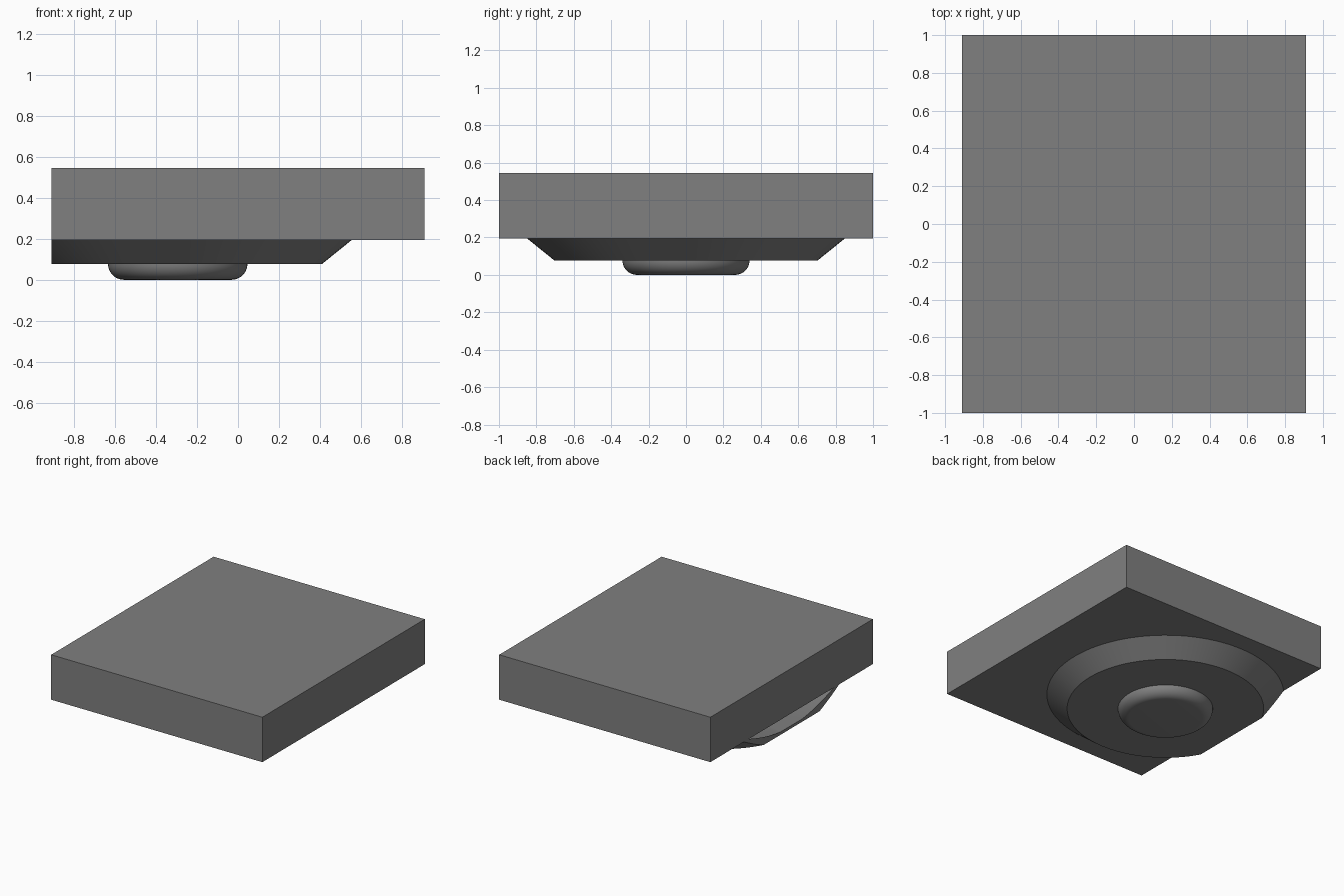
import bpy, bmesh, math

if "Cube" in bpy.data.objects:
    bpy.data.objects.remove(bpy.data.objects["Cube"])

HALF_X, HALF_Y = 0.91, 1.0
Z_SLAB, Z_TOP = 0.195, 0.545
Z_DISH = 0.078
CENTRE_X = -0.294


def make_object(name, bm, smooth=False):
    bmesh.ops.recalc_face_normals(bm, faces=bm.faces)
    mesh = bpy.data.meshes.new(name)
    bm.to_mesh(mesh)
    bm.free()
    obj = bpy.data.objects.new(name, mesh)
    bpy.context.collection.objects.link(obj)
    if smooth:
        bpy.ops.object.select_all(action='DESELECT')
        obj.select_set(True)
        bpy.context.view_layer.objects.active = obj
        bpy.ops.object.shade_smooth_by_angle(angle=math.radians(30))
    return obj


def revolve(profile, closed, steps=96):
    """Turn an (r, z) profile around a vertical axis at CENTRE_X."""
    bm = bmesh.new()
    verts = [bm.verts.new((CENTRE_X + r, 0, z)) for r, z in profile]
    pairs = list(zip(verts, verts[1:]))
    if closed:
        pairs.append((verts[-1], verts[0]))
    edges = [bm.edges.new(p) for p in pairs]
    bmesh.ops.spin(bm, geom=verts + edges, cent=(CENTRE_X, 0, 0),
                   axis=(0, 0, 1), angle=2 * math.pi, steps=steps)
    bmesh.ops.remove_doubles(bm, verts=bm.verts, dist=1e-5)
    return bm


# Thick rectangular slab
bm = bmesh.new()
bmesh.ops.create_cube(bm, size=1)
bmesh.ops.scale(bm, vec=(2 * HALF_X, 2 * HALF_Y, Z_TOP - Z_SLAB), verts=bm.verts)
bmesh.ops.translate(bm, vec=(0, 0, (Z_TOP + Z_SLAB) / 2), verts=bm.verts)
make_object("slab", bm)

# Hollow tapered dish under the slab, cut flush with the slab's left side
dish = [(0.30, Z_DISH), (0.705, Z_DISH), (0.85, Z_SLAB), (0.81, Z_SLAB),
        (0.63, 0.10), (0.30, 0.10)]
bm = revolve(dish, closed=True)
cut = bmesh.ops.bisect_plane(bm, geom=bm.verts[:] + bm.edges[:] + bm.faces[:],
                             plane_co=(-HALF_X, 0, 0), plane_no=(-1, 0, 0),
                             clear_outer=True)
rim = [g for g in cut["geom_cut"] if isinstance(g, bmesh.types.BMEdge)]
bmesh.ops.edgenet_fill(bm, edges=rim)
make_object("tapered_dish", bm, smooth=True)

# Round button with a rolled lower edge
R, F = 0.34, Z_DISH
knob = [(0, 0)] + [(R - F + F * math.sin(a), F - F * math.cos(a))
                   for a in (i * math.pi / 20 for i in range(11))]
knob += [(R, 0.10), (0, 0.10)]
make_object("button", revolve(knob, closed=False), smooth=True)

# Dark grey finish
grey = bpy.data.materials.new("dark_grey")
grey.diffuse_color = (0.215, 0.215, 0.215, 1)
grey.use_nodes = True
grey.node_tree.nodes["Principled BSDF"].inputs["Base Color"].default_value = grey.diffuse_color
for obj in bpy.data.objects:
    obj.data.materials.append(grey)
